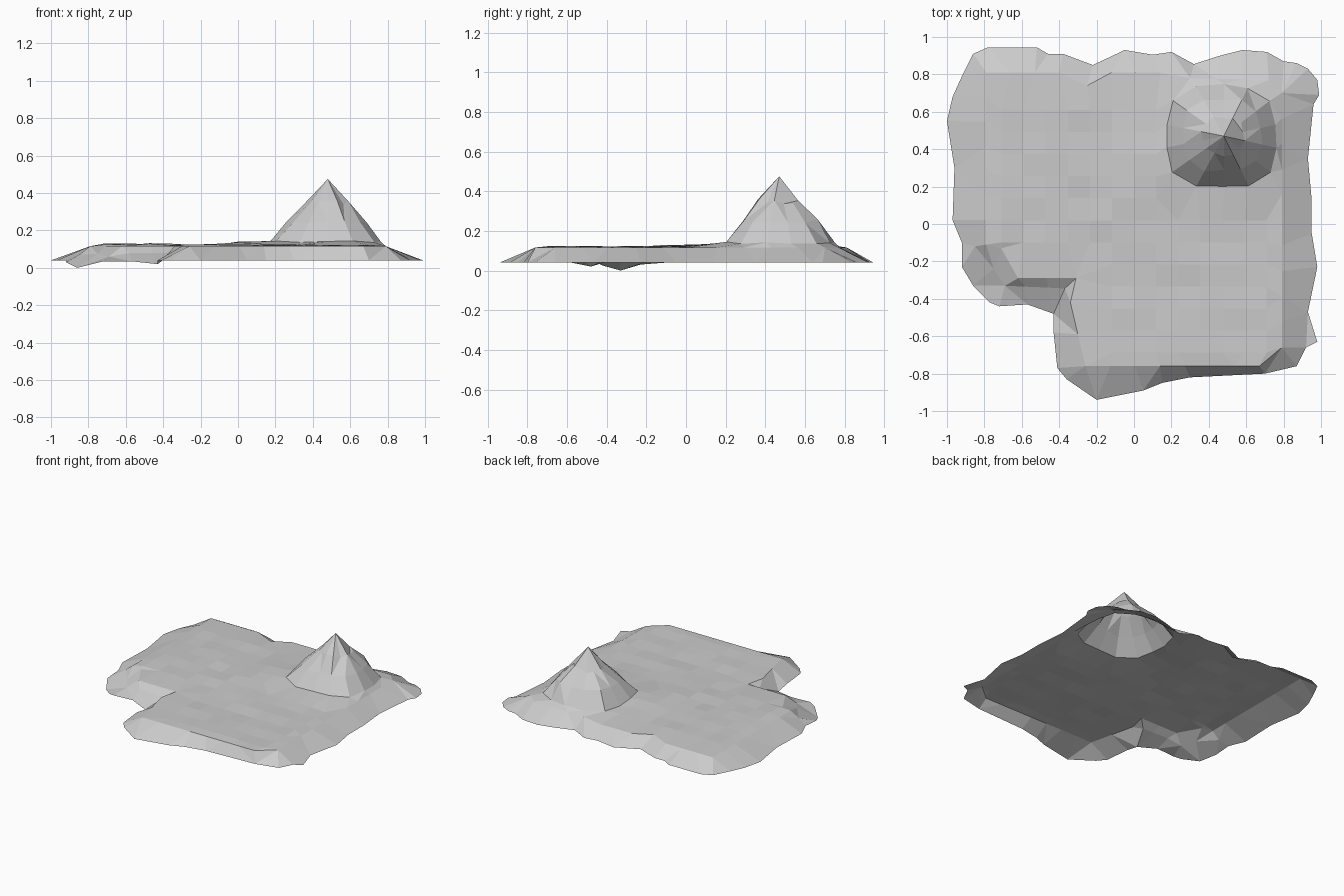
import bpy, bmesh, math, random
from mathutils import Vector
from mathutils.geometry import delaunay_2d_cdt

random.seed(4)
cube = bpy.data.objects.get("Cube")
if cube:
    bpy.data.objects.remove(cube)

stone = bpy.data.materials.new("pale_grey_stone")
stone.use_nodes = True
GREY = (0.6, 0.6, 0.6, 1)
stone.diffuse_color = GREY
stone.node_tree.nodes["Principled BSDF"].inputs["Base Color"].default_value = GREY

SHORE, PEAK = 0.04, Vector((0.48, 0.47, 0.475))
points, edges = [], []


def add_loop(loop):
    """Add a closed ring of points and its constraint edges."""
    start, count = len(points), len(loop)
    points.extend(loop)
    edges.extend((start + i, start + (i + 1) % count) for i in range(count))


def ground(x, y):
    """Gentle height of the plateau."""
    swell = 0.022 * math.exp(-((x - 0.1)**2 + (y - 0.3)**2) / 0.06)
    west = 0.008 * (x < -0.3) * (x > -0.75)
    return 0.118 + swell + west + random.uniform(-0.005, 0.006)


# Shoreline, one list for each side
front = [(-.43, -.58), (-.41, -.77), (-.36, -.83), (-.2, -.94), (.05, -.89),
         (.15, -.85), (.3, -.82), (.7, -.8), (.87, -.76), (.92, -.66)]
east = [(.98, -.63), (.93, -.47), (.98, -.23), (.95, -.05), (.95, .13),
        (.93, .35), (.96, .64), (.99, .69), (.98, .77), (.93, .83)]
back = [(.87, .86), (.8, .87), (.71, .92), (.58, .93), (.46, .9), (.32, .855),
        (.2, .92), (.1, .905), (-.05, .93), (-.22, .85), (-.38, .91),
        (-.46, .91), (-.52, .945), (-.78, .945), (-.86, .91)]
west = [(-.92, .79), (-.97, .68), (-1, .55), (-.96, .3), (-.97, .02), (-.92, -.1)]
shore = [(x, y, SHORE) for x, y in front + east + back + west]

# Sunken tips of the bay
shore += [(-.92, -.23, .03), (-.86, -.33, 0), (-.77, -.42, .025), (-.72, -.44, .035),
          (-.57, -.43, .035), (-.43, -.48, .02)]
add_loop(shore)

# Rim of the plateau, split into short steps
corners = [(-.79, -.11), (-.71, -.13), (-.62, -.29), (-.31, -.29), (-.34, -.42),
           (-.26, -.76), (.67, -.76), (.79, -.66), (.79, .7), (.72, .77),
           (.3, .78), (.14, .81), (-.12, .81), (-.25, .74), (-.4, .81), (-.79, .81)]
rim = []
for a, b in zip(corners, corners[1:] + corners[:1]):
    a, b = Vector(a), Vector(b)
    steps = max(1, round((b - a).length / 0.14))
    for i in range(steps):
        p = a.lerp(b, i / steps)
        rim.append((p.x, p.y, 0.116))
add_loop(rim)

# Ledges in the bay and on the western slope
points += [(-.58, -.335, .08), (-.46, -.34, .08), (-.37, -.345, .08),
           (-.75, -.24, .075), (-.85, -.12, .07), (-.69, -.33, .06)]

# Mountain: squarish rings around the peak
SIDES = 14


def mountain_ring(scale, height, jitter):
    ring = []
    for i in range(SIDES):
        a = math.tau * (i + 0.5) / SIDES
        c, s = math.cos(a), math.sin(a)
        r = scale / (abs(c)**3 + abs(s)**3)**(1 / 3)
        r *= 1 + random.uniform(-jitter, jitter)
        rx = 0.29 if c > 0 else 0.32
        ry = 0.28
        ring.append((PEAK.x + rx * r * c, PEAK.y + ry * r * s,
                     height + random.uniform(-jitter, jitter) * 0.2))
    return ring


add_loop(mountain_ring(0.97, 0.14, 0.03))
add_loop(mountain_ring(0.68, 0.25, 0.06))
add_loop(mountain_ring(0.36, 0.345, 0.08))
points.append(tuple(PEAK))

# Plateau grid, skipping the bay and the mountain
STEP = 0.118
for i in range(-6, 7):
    for j in range(-6, 7):
        x, y = i * STEP, j * STEP + 0.02
        bay = x < -0.22 and y < -0.2
        hill = max(abs(x - PEAK.x), abs(y - PEAK.y)) < 0.36
        margin = abs(x) > 0.74 or y < -0.7 or y > 0.71
        if not (bay or hill or margin):
            points.append((x, y, ground(x, y)))

# Join everything into one open sheet
flat = [Vector(p[:2]) for p in points]
verts, _, faces, origins, _, _ = delaunay_2d_cdt(flat, edges, [], 1, 1e-5)
bm = bmesh.new()
made = []
for v, src in zip(verts, origins):
    z = points[src[0]][2] if src else 0.12
    made.append(bm.verts.new((v.x, v.y, z)))
for f in faces:
    face = bm.faces.new([made[i] for i in f])
    face.normal_update()
    if face.normal.z < 0:
        face.normal_flip()
bmesh.ops.join_triangles(bm, faces=bm.faces[:], angle_face_threshold=0.25,
                         angle_shape_threshold=1.2)
mesh = bpy.data.meshes.new("island_terrain")
bm.to_mesh(mesh)
bm.free()
mesh.materials.append(stone)
island = bpy.data.objects.new("island_terrain", mesh)
bpy.context.collection.objects.link(island)
